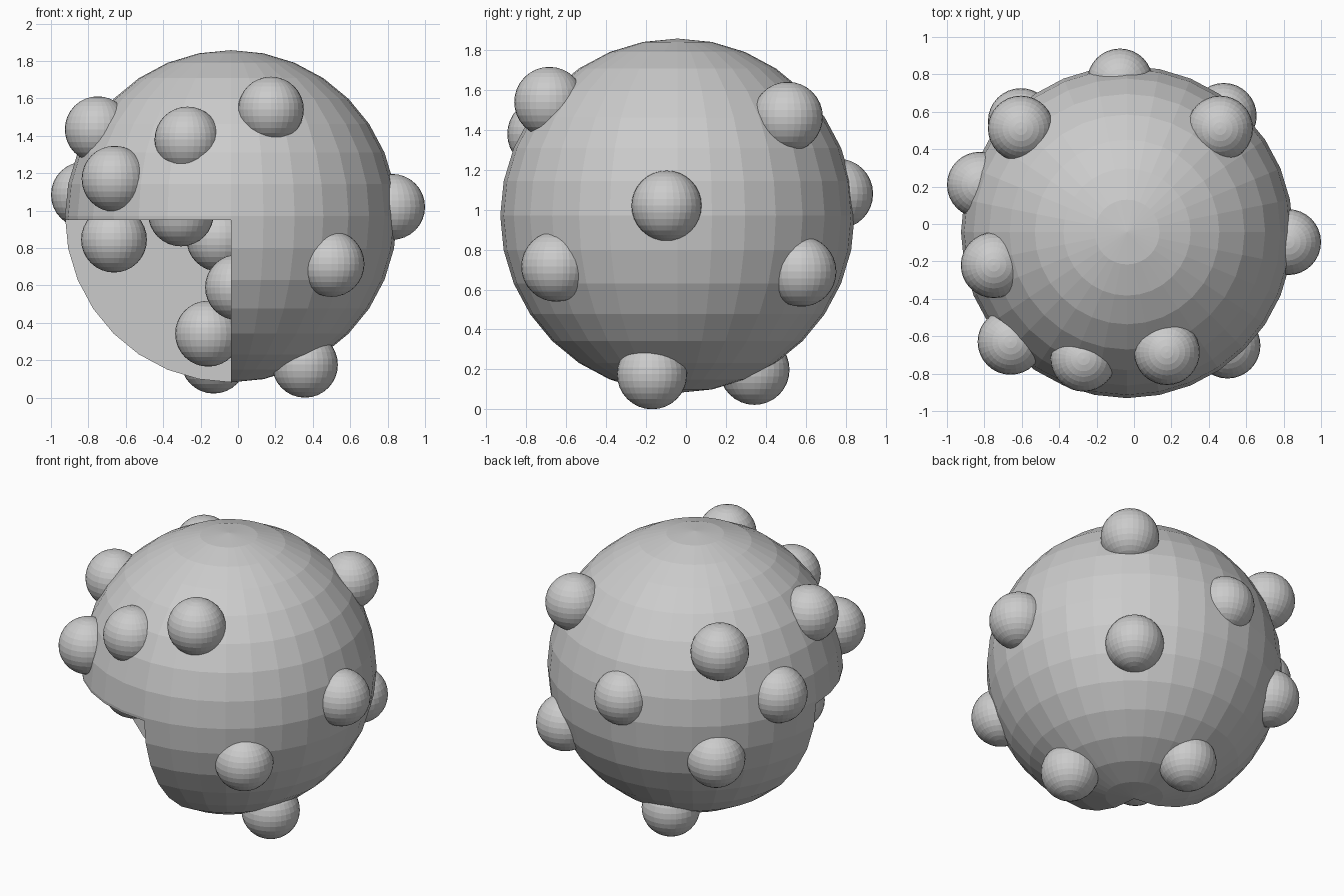
import bpy

if "Cube" in bpy.data.objects:
    bpy.data.objects.remove(bpy.data.objects["Cube"])

CENTRE = (-0.037, -0.043, 0.97)
BODY_R = 0.888
BALL_R = 0.176


def sphere(name, loc, radius):
    bpy.ops.mesh.primitive_uv_sphere_add(segments=32, ring_count=16, radius=radius, location=loc)
    ob = bpy.context.object
    ob.name = name
    return ob


# Large body with the lower front-left eighth cut away
body = sphere("body", CENTRE, BODY_R)
bpy.ops.mesh.primitive_cube_add(size=2, location=(CENTRE[0] - 1, CENTRE[1] - 1, 0.95 - 1))
cutter = bpy.context.object
cutter.name = "wedge_cutter"
cut = body.modifiers.new("wedge_cut", 'BOOLEAN')
cut.operation = 'DIFFERENCE'
cut.solver = 'EXACT'
cut.object = cutter
bpy.context.view_layer.objects.active = body
bpy.ops.object.select_all(action='DESELECT')
body.select_set(True)
bpy.ops.object.modifier_apply(modifier=cut.name)
bpy.data.objects.remove(cutter, do_unlink=True)

# Balls half sunk into the outside of the body
outer = [
    (-0.75, -0.22, 1.435), (-0.66, -0.63, 1.17), (-0.27, -0.72, 1.38),
    (0.176, -0.685, 1.54), (0.50, -0.65, 0.715), (0.358, -0.17, 0.176),
    (-0.13, 0.343, 0.198), (0.824, -0.097, 1.02), (0.46, 0.51, 1.465),
    (0.48, 0.578, 0.69), (-0.075, 0.762, 1.08), (-0.824, 0.21, 1.085),
    (-0.605, 0.51, 1.42), (-0.605, 0.55, 0.727),
]
for i, p in enumerate(outer):
    sphere(f"outer_ball_{i + 1}", p, BALL_R)

# Balls showing inside the cut-away
inner = [
    (-0.663, -0.20, 0.845), (-0.305, -0.66, 0.985), (-0.10, -0.24, 0.85),
    (0.0, -0.40, 0.59), (-0.16, -0.18, 0.342),
]
for i, p in enumerate(inner):
    sphere(f"inner_ball_{i + 1}", p, BALL_R)
